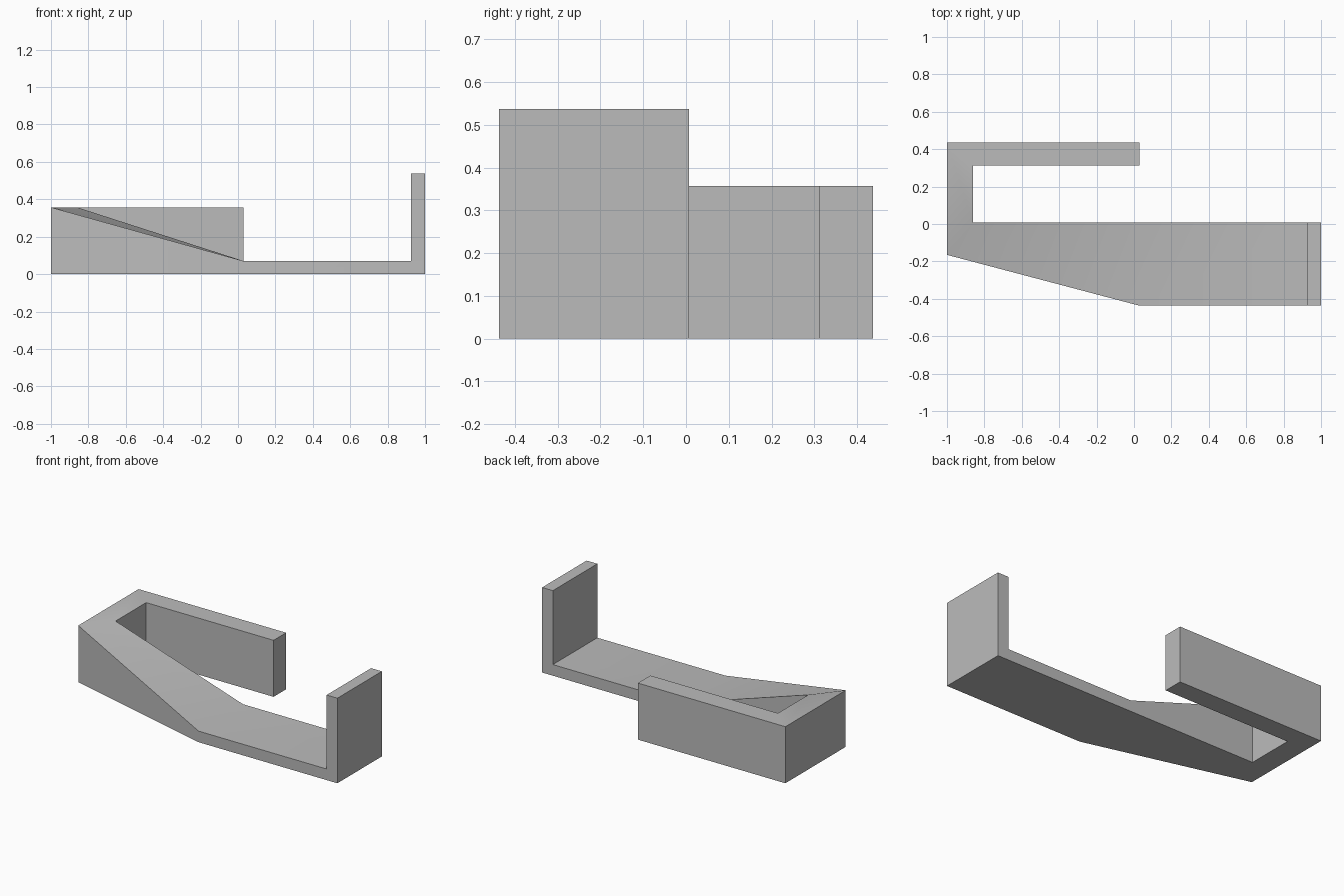
import bpy, bmesh

cube = bpy.data.objects.get("Cube")
if cube:
    bpy.data.objects.remove(cube)

grey = bpy.data.materials.new("plain grey")
grey.use_nodes = True
colour = (0.5, 0.5, 0.5, 1)
grey.diffuse_color = colour
grey.node_tree.nodes["Principled BSDF"].inputs["Base Color"].default_value = colour

HIGH, LOW, WALL = 0.357, 0.07, 0.537
BACK, INNER, EDGE = 0.437, 0.312, 0.007
BEND, HOOK, PLATE = 0.03, -0.86, 0.925

# Footprint of the hooked arm, ramp and tray, with the top height at each corner
outline = {
    "hook_back": (-1, BACK, HIGH),
    "tip_back": (BEND, BACK, HIGH),
    "tip_inner": (BEND, INNER, HIGH),
    "hook_inner": (HOOK, INNER, HIGH),
    "ramp_inner": (HOOK, EDGE, HIGH),
    "bend_inner": (BEND, EDGE, LOW),
    "plate_inner": (PLATE, EDGE, LOW),
    "end_inner": (1, EDGE, LOW),
    "end_front": (1, -BACK, LOW),
    "plate_front": (PLATE, -BACK, LOW),
    "bend_front": (BEND, -BACK, LOW),
    "ramp_front": (-1, -0.165, HIGH),
}
bm = bmesh.new()
top = {name: bm.verts.new(p) for name, p in outline.items()}
base = [bm.verts.new((x, y, 0)) for x, y, z in outline.values()]
rim = list(top.values())

# Underside and side walls
bm.faces.new(base)
for i in range(len(rim)):
    j = (i + 1) % len(rim)
    bm.faces.new((base[i], base[j], rim[j], rim[i]))

# Top surfaces: arm, hook back, ramp in two halves, tray, plate foot
for names in (
    "hook_back hook_inner tip_inner tip_back",
    "hook_back ramp_front ramp_inner hook_inner",
    "ramp_front bend_inner ramp_inner",
    "ramp_front bend_front bend_inner",
    "bend_front plate_front plate_inner bend_inner",
    "plate_front end_front end_inner plate_inner",
):
    foot = bm.faces.new([top[n] for n in names.split()])

# Upright end plate
bm.normal_update()
grown = bmesh.ops.extrude_face_region(bm, geom=[foot])["geom"]
for v in grown:
    if isinstance(v, bmesh.types.BMVert):
        v.co.z = WALL
if foot.is_valid:
    bmesh.ops.delete(bm, geom=[foot], context="FACES_ONLY")

# Merge flush faces and finish
bmesh.ops.dissolve_limit(bm, angle_limit=0.01, verts=bm.verts, edges=bm.edges)
bmesh.ops.recalc_face_normals(bm, faces=bm.faces)
mesh = bpy.data.meshes.new("hooked_bracket")
bm.to_mesh(mesh)
bm.free()
mesh.materials.append(grey)
bracket = bpy.data.objects.new("hooked_bracket", mesh)
bpy.context.collection.objects.link(bracket)
bpy.context.view_layer.objects.active = bracket
bracket.select_set(True)
bpy.ops.object.shade_smooth_by_angle(angle=0.52)
